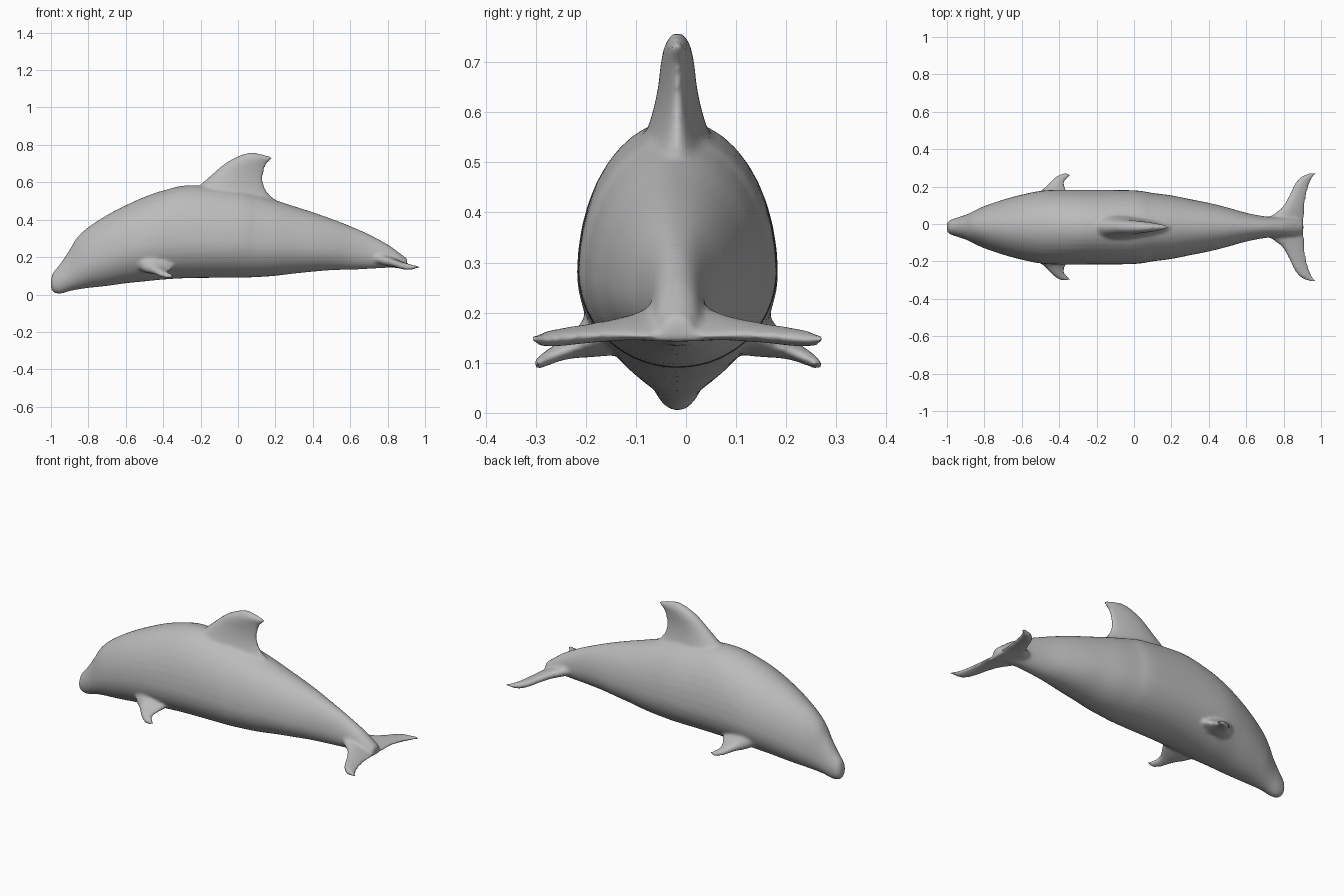
import bpy, bmesh, math

if "Cube" in bpy.data.objects:
    bpy.data.objects.remove(bpy.data.objects["Cube"])

YC = -0.017   # body centre line
grey = bpy.data.materials.new("dolphin grey")
grey.diffuse_color = (0.5, 0.5, 0.5, 1)
grey.use_nodes = True
grey.node_tree.nodes["Principled BSDF"].inputs["Base Color"].default_value = grey.diffuse_color


def resample(rows, n):
    """Catmull-Rom interpolation of every column, n steps per span."""
    out = []
    for i in range(len(rows) - 1):
        a, b, c, d = (rows[max(i - 1, 0)], rows[i], rows[i + 1],
                      rows[min(i + 2, len(rows) - 1)])
        for k in range(n):
            t = k / n
            out.append([0.5 * (2 * q + (r - p) * t + (2 * p - 5 * q + 4 * r - s) * t * t
                               + (3 * q - p - 3 * r + s) * t ** 3)
                        for p, q, r, s in zip(a, b, c, d)])
    return out + [list(rows[-1])]


def loft(name, rows, point, n=6, sides=40):
    """Skin closed rings; point(row, angle) gives one position on a ring."""
    bm = bmesh.new()
    rings = [[bm.verts.new(point(r, 2 * math.pi * k / sides)) for k in range(sides)]
             for r in resample(rows, n)]
    for a, b in zip(rings, rings[1:]):
        for k in range(sides):
            j = (k + 1) % sides
            bm.faces.new((a[k], a[j], b[j], b[k]))
    bm.faces.new(rings[0])
    bm.faces.new(rings[-1])
    bmesh.ops.recalc_face_normals(bm, faces=bm.faces)
    me = bpy.data.meshes.new(name)
    bm.to_mesh(me)
    bm.free()
    me.materials.append(grey)
    ob = bpy.data.objects.new(name, me)
    bpy.context.collection.objects.link(ob)
    return ob


def foil(a, front, back, thick):
    """Teardrop section: chord position and thickness offset."""
    c = math.cos(a)
    return ((front + back) / 2 - c * (back - front) / 2,
            thick * math.sin(a) * (0.78 + 0.3 * c))


# Body: x, bottom, widest height, top, half width
def body_point(r, a):
    x, lo, mid, hi, w = r
    s = math.sin(a)
    return (x, YC + w * math.cos(a), mid + s * ((hi - mid) if s > 0 else (mid - lo)))


body = loft("dolphin", [
    (-1.0, .035, .055, .08, .018), (-.988, .012, .06, .118, .036),
    (-.95, .004, .08, .165, .05), (-.90, .018, .11, .24, .066),
    (-.86, .026, .14, .305, .085), (-.80, .035, .17, .36, .113),
    (-.70, .046, .21, .425, .147), (-.60, .06, .24, .477, .174),
    (-.50, .07, .26, .522, .194), (-.40, .08, .275, .556, .2),
    (-.25, .088, .28, .585, .2), (0, .09, .28, .56, .197),
    (.10, .093, .27, .535, .183), (.20, .10, .265, .505, .17),
    (.30, .112, .26, .472, .15), (.40, .122, .25, .44, .13),
    (.50, .13, .245, .405, .105), (.60, .133, .235, .366, .077),
    (.70, .137, .215, .322, .058), (.80, .143, .195, .268, .05),
    (.86, .142, .18, .225, .045), (.905, .15, .168, .19, .03)], body_point)


# Dorsal fin: height, leading edge, trailing edge, half thickness
def dorsal_point(r, a):
    x, y = foil(a, *r[1:])
    return (x, YC + y, r[0])


dorsal = loft("dorsal fin", [
    (.47, -.24, .25, .12), (.51, -.24, .195, .1), (.55, -.235, .155, .08),
    (.60, -.185, .135, .06), (.65, -.13, .137, .047), (.70, -.07, .155, .04),
    (.73, -.02, .186, .032), (.747, .02, .14, .022), (.757, .055, .10, .012)], dorsal_point)


# Side fins and flukes: span, leading edge, trailing edge, height, half thickness, slope
def span_point(side):
    def point(r, a):
        span, le, te, z, th, slope = r
        x, dz = foil(a, le, te, th)
        return (x, YC + side * span, z + dz - slope * (x - (le + te) / 2))
    return point


FLUKE = [(0, .70, .908, .178, .034, .3), (.045, .715, .91, .175, .034, .26),
         (.075, .755, .91, .17, .03, .22), (.11, .795, .912, .165, .026, .18),
         (.17, .83, .922, .158, .023, .12), (.22, .853, .936, .152, .022, .08),
         (.255, .877, .95, .148, .02, .05), (.276, .905, .964, .146, .015, 0),
         (.289, .94, .982, .148, .009, 0)]
FLIPPER = [(.13, -.56, -.33, .17, .07, .1), (.18, -.52, -.35, .15, .05, .1),
           (.205, -.485, -.365, .135, .033, .1), (.235, -.455, -.37, .122, .024, .1),
           (.262, -.428, -.355, .108, .02, .1), (.278, -.405, -.335, .1, .015, .05),
           (.287, -.38, -.345, .097, .009, 0)]
parts = [dorsal]
for side, word in ((1, "left"), (-1, "right")):
    parts.append(loft(word + " fluke", FLUKE, span_point(side)))
    parts.append(loft(word + " flipper", FLIPPER, span_point(side)))

# Fuse fins and body into one smooth skin
for ob in parts + [body]:
    ob.select_set(True)
bpy.context.view_layer.objects.active = body
bpy.ops.object.join()
skin = body.modifiers.new("skin", 'REMESH')
skin.mode = 'VOXEL'
skin.voxel_size = 0.009
skin.use_smooth_shade = True
soft = body.modifiers.new("soften", 'SMOOTH')
soft.factor = 0.5
soft.iterations = 6
